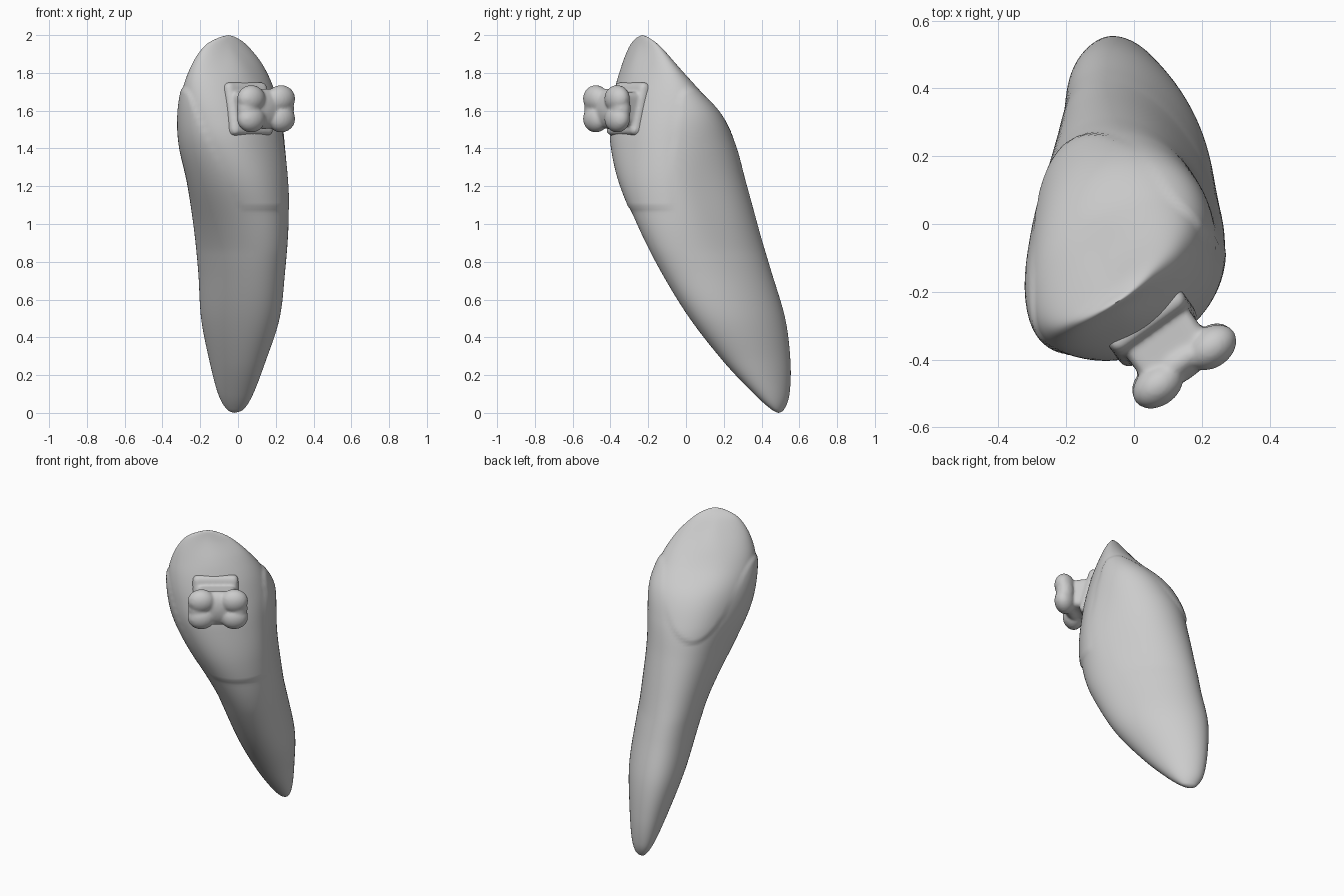
import bpy, bmesh, math
from mathutils import Vector, Matrix

cube = bpy.data.objects.get("Cube")
if cube:
    bpy.data.objects.remove(cube, do_unlink=True)

# One plain grey for everything
grey = bpy.data.materials.new("plaster grey")
grey.use_nodes = True
colour = (0.6, 0.6, 0.6, 1)
grey.diffuse_color = colour
shader = next(n for n in grey.node_tree.nodes if n.type == 'BSDF_PRINCIPLED')
shader.inputs["Base Color"].default_value = colour

# Horizontal frame of the tooth: outward (lip side) and sideways (along the biting edge)
OUT = Vector((0.58, -0.81, 0)).normalized()
SIDE = Vector((-OUT.y, OUT.x, 0))
UP = Vector((0, 0, 1))


def make_object(name, bm):
    bmesh.ops.recalc_face_normals(bm, faces=bm.faces)
    for face in bm.faces:
        face.smooth = True
    mesh = bpy.data.meshes.new(name)
    bm.to_mesh(mesh)
    bm.free()
    mesh.materials.append(grey)
    obj = bpy.data.objects.new(name, mesh)
    bpy.context.collection.objects.link(obj)
    return obj


def smoothstep(t):
    t = min(1, max(0, t))
    return t * t * (3 - 2 * t)


def spline(keys, steps):
    """Catmull-Rom interpolation through rows of numbers."""
    rows = []
    for i in range(len(keys) - 1):
        a, b = keys[max(i - 1, 0)], keys[i]
        c, d = keys[i + 1], keys[min(i + 2, len(keys) - 1)]
        for k in range(steps):
            t = k / steps
            rows.append([q + 0.5 * t * (r - p + t * (2 * p - 5 * q + 4 * r - s
                         + t * (3 * (q - r) + s - p)))
                         for p, q, r, s in zip(a, b, c, d)])
    return rows[1:]


# Tooth outline from root tip to biting edge: height, x range, y range
OUTLINE = [
    (0, -.02, -.02, .49, .49),
    (.02, -.06, .03, .45, .52),
    (.1, -.105, .08, .36, .548),
    (.27, -.15, .145, .2, .553),
    (.5, -.195, .22, .02, .525),
    (.75, -.21, .25, -.135, .45),
    (1, -.232, .272, -.267, .37),
    (1.22, -.262, .273, -.362, .305),
    (1.42, -.303, .258, -.402, .257),
    (1.58, -.314, .238, -.4, .19),
    (1.72, -.297, .2, -.38, .07),
    (1.84, -.252, .14, -.345, -.04),
    (1.94, -.18, .055, -.3, -.135),
    (1.985, -.105, -.005, -.262, -.195),
    (2, -.05, -.05, -.23, -.23),
]


def neck_height(facing):
    """Scalloped line between root and crown: low in front and behind."""
    if facing > 0:
        return 1.7 - min(.63, .92 * facing ** 2)
    return 1.7 - .12 * facing - .5 * facing ** 2


def build_tooth(sides=96, steps=12):
    bm = bmesh.new()
    hollow = Vector((-.1, -.02, 1.68))
    rings = []
    for z, x0, x1, y0, y1 in spline(OUTLINE, steps):
        centre = Vector(((x0 + x1) / 2, (y0 + y1) / 2, z))
        # Skew turns the section: root deep front to back, crown wide along the edge
        skew = math.asin(1.1 * max(0, z - .85) ** 1.4 - .43)
        # The middle of the tooth leans back and to one side
        shift = .027 * math.exp(-((z - 1.28) / .32) ** 2)
        ring = []
        for i in range(sides):
            t = math.tau * i / sides
            arm = Vector(((x1 - x0) / 2 * math.cos(t),
                          (y1 - y0) / 2 * math.sin(t + skew), 0))
            away = arm.normalized()
            facing = away.dot(OUT)
            # Crown stands proud in front and tucks in at the sides
            step = smoothstep((z - neck_height(facing)) / .025) * smoothstep((1.98 - z) / .2)
            point = centre + arm + away * step * .01 * (2 * facing ** 2 - 1)
            point -= shift * (SIDE * away.dot(SIDE) ** 4 + OUT * facing ** 4)
            # Shallow hollow in the tongue side of the crown
            gap = (point - hollow).length / .14
            if facing < 0:
                point += (OUT - UP).normalized() * .018 * math.exp(-gap * gap) * -facing
            ring.append(bm.verts.new(point))
        rings.append(ring)
    for low, high in zip(rings, rings[1:]):
        for i in range(sides):
            j = (i + 1) % sides
            bm.faces.new((low[i], low[j], high[j], high[i]))
    # Close both ends with fans
    for row, ring in ((OUTLINE[0], rings[0]), (OUTLINE[-1], rings[-1])):
        pole = bm.verts.new((row[1], row[3], row[0]))
        for i in range(sides):
            bm.faces.new((ring[i], ring[(i + 1) % sides], pole))
    return make_object("tooth", bm)


# Bracket pieces are placed in side / out / up coordinates around its seat
SEAT = Vector((.055, -.31, 1.605))
FRAME = Matrix.Translation(SEAT) @ Matrix((SIDE, OUT, UP)).transposed().to_4x4()


def add_block(bm, place, size, lean=0):
    matrix = (FRAME @ Matrix.Translation(place) @ Matrix.Rotation(lean, 4, 'X')
              @ Matrix.Diagonal((*size, 1)))
    block = bmesh.ops.create_cube(bm, size=1, matrix=matrix)
    edges = {e for v in block["verts"] for e in v.link_edges}
    bmesh.ops.bevel(bm, geom=list(edges), offset=.03, segments=3,
                    profile=.5, affect='EDGES')


def add_ball(bm, place, radii):
    matrix = FRAME @ Matrix.Translation(place) @ Matrix.Diagonal((*radii, 1))
    bmesh.ops.create_icosphere(bm, subdivisions=3, radius=1, matrix=matrix)


def build_bracket():
    bm = bmesh.new()
    # Pad glued to the crown, leaning with its face, and a bead of glue under it
    add_block(bm, (0, -.02, 0), (.27, .1, .29), math.radians(14))
    add_ball(bm, (0, -.01, -.11), (.12, .05, .06))
    # Neck and core of the head
    add_block(bm, (.005, .06, .005), (.23, .14, .18))
    add_ball(bm, (.012, .125, .005), (.15, .058, .108))
    # Four rounded wings
    for side in (-1, 1):
        add_ball(bm, (.012 + side * .112, .138, .005), (.064, .054, .095))
        for up in (-1, 1):
            add_ball(bm, (.012 + side * .097, .145, .005 + up * .053), (.082, .06, .073))
    bracket = make_object("bracket", bm)
    # Melt the pieces together
    remesh = bracket.modifiers.new("melt", 'REMESH')
    remesh.mode = 'VOXEL'
    remesh.voxel_size = .008
    remesh.use_smooth_shade = True
    soften = bracket.modifiers.new("soften", 'SMOOTH')
    soften.factor = .5
    soften.iterations = 8
    return bracket


build_tooth()
build_bracket()
